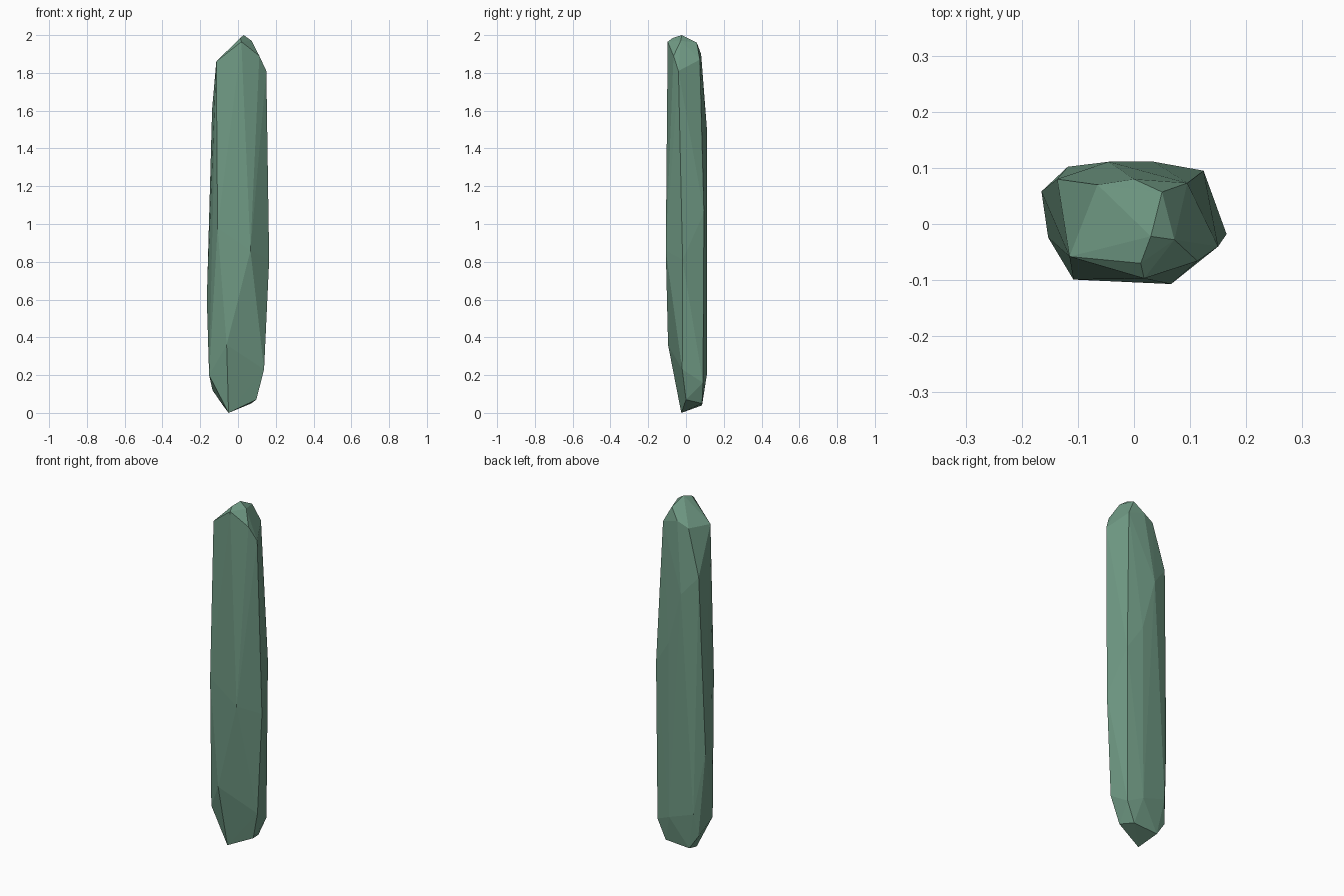
import bpy, bmesh

# Corner points of the faceted shard, grouped by height
tip_bottom = [(-.05, -.025, 0), (.097, 0, .07), (.07, .085, .05), (-.08, .085, .04)]
lower = [(-.135, .08, .12), (-.153, -.024, .2), (.138, -.02, .23), (.118, .09, .16),
         (.03, .11, .2), (-.118, .102, .25), (-.06, -.095, .36)]
middle = [(-.165, .058, .6), (.165, -.018, .81), (.066, -.107, .86), (-.108, -.099, .98),
          (.124, .095, 1.06), (.035, .111, 1.2), (-.045, .111, 1.5), (-.137, .08, 1.61)]
upper = [(.15, -.04, 1.81), (-.115, -.058, 1.86), (.095, .073, 1.87), (-.065, .07, 1.87),
         (.113, -.066, 1.89), (0, .08, 1.9)]
tip_top = [(.05, .057, 1.96), (.018, -.097, 1.965), (.072, -.028, 1.97),
           (.012, -.07, 1.985), (.03, -.022, 2)]

# Wrap the corners in a convex skin
bm = bmesh.new()
for p in tip_bottom + lower + middle + upper + tip_top:
    bm.verts.new(p)
res = bmesh.ops.convex_hull(bm, input=bm.verts[:])
inner = [v for v in bm.verts if not v.link_faces]
bmesh.ops.delete(bm, geom=inner, context='VERTS')
bmesh.ops.recalc_face_normals(bm, faces=bm.faces[:])

mesh = bpy.data.meshes.new("stone_shard")
bm.to_mesh(mesh)
bm.free()
shard = bpy.data.objects.new("stone_shard", mesh)
bpy.context.collection.objects.link(shard)

# Green stone
mat = bpy.data.materials.new("green_stone")
mat.diffuse_color = (.16, .32, .23, 1)
mesh.materials.append(mat)
